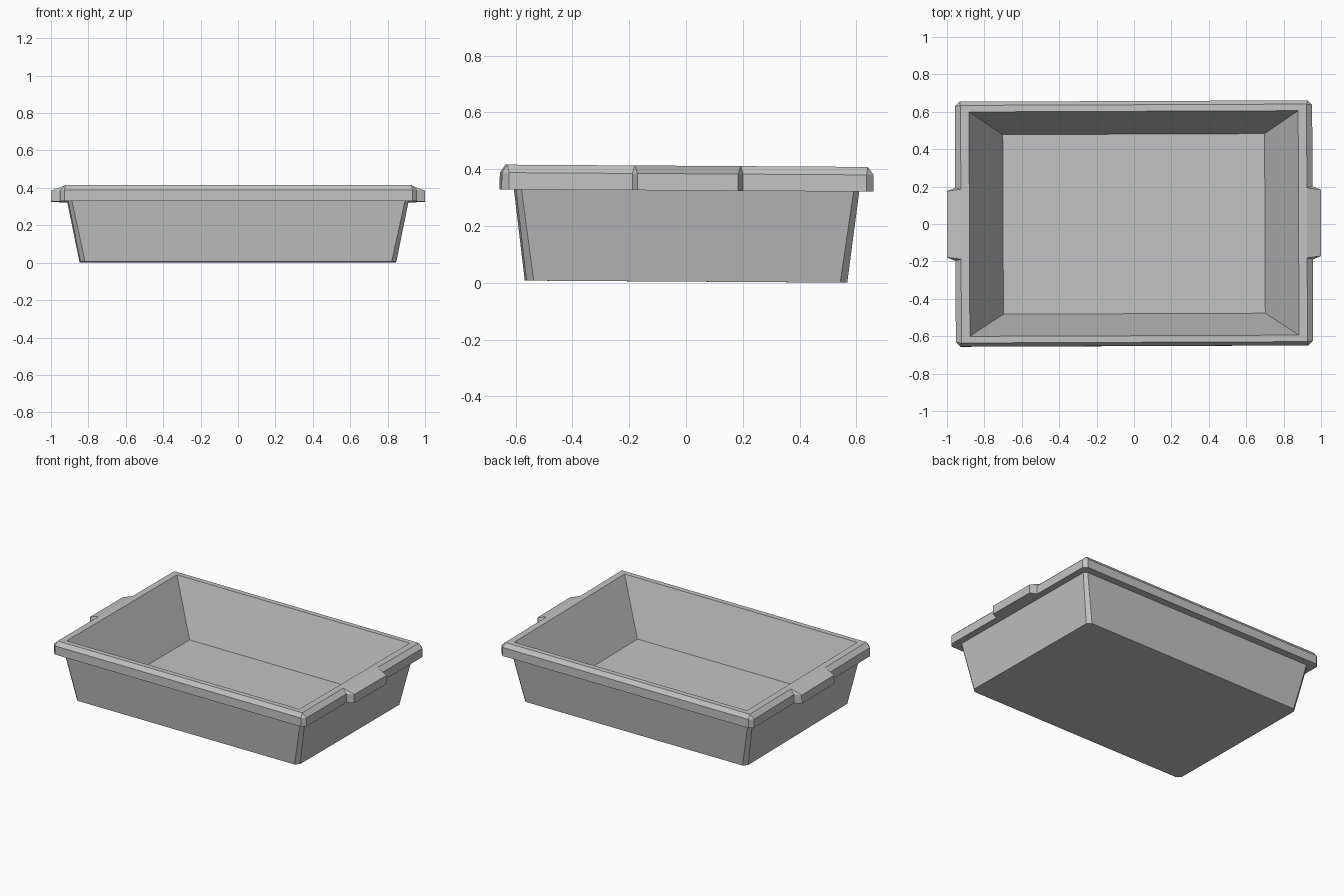
import bpy
import bmesh
from math import radians
from mathutils import Matrix

cube = bpy.data.objects.get("Cube")
if cube:
    bpy.data.objects.remove(cube, do_unlink=True)

plastic = bpy.data.materials.new("grey plastic")
plastic.use_nodes = True
grey = (0.55, 0.55, 0.55, 1)
plastic.diffuse_color = grey
plastic.node_tree.nodes["Principled BSDF"].inputs["Base Color"].default_value = grey


def outline(bm, quarter, z):
    """Mirror a quarter outline into a full counter-clockwise ring of vertices."""
    right_back = list(quarter)
    left_back = [(-x, y) for x, y in reversed(quarter)]
    left_front = [(-x, -y) for x, y in quarter]
    right_front = [(x, -y) for x, y in reversed(quarter)]
    ring = right_back + left_back + left_front + right_front
    return [bm.verts.new((x, y, z)) for x, y in ring]


# Quarter outlines: handle corner, handle root, side corner, end corner
base = [(0.845, 0.54)] * 3 + [(0.82, 0.565)]
wall_top = [(0.91, 0.187)] * 2 + [(0.91, 0.585), (0.89, 0.605)]
rim_edge = [(1.0, 0.177), (0.955, 0.195), (0.955, 0.63), (0.93, 0.655)]
rim_crest = [(0.925, 0.187)] * 2 + [(0.925, 0.635)] * 2
opening = [(0.88, 0.60)] * 4
floor = [(0.70, 0.48)] * 4

# Tray skin: outer walls, rim with two handles, inner walls, floor
bm = bmesh.new()
layers = [(base, 0.004), (wall_top, 0.325), (rim_edge, 0.325), (rim_edge, 0.384),
          (rim_crest, 0.412), (opening, 0.412), (floor, 0.06)]
rings = [outline(bm, quarter, z) for quarter, z in layers]
for low, high in zip(rings, rings[1:]):
    for i in range(len(low)):
        j = (i + 1) % len(low)
        bm.faces.new((low[i], low[j], high[j], high[i]))
bm.faces.new(reversed(rings[0]))
bm.faces.new(rings[-1])
bmesh.ops.remove_doubles(bm, verts=bm.verts, dist=0.0005)
bmesh.ops.recalc_face_normals(bm, faces=bm.faces)

# Slight resting tilt and turn
bm.transform(Matrix.Rotation(radians(0.22), 4, "Z") @ Matrix.Rotation(radians(-0.36), 4, "X"))

mesh = bpy.data.meshes.new("tray")
bm.to_mesh(mesh)
bm.free()
mesh.materials.append(plastic)
tray = bpy.data.objects.new("tray", mesh)
bpy.context.collection.objects.link(tray)
